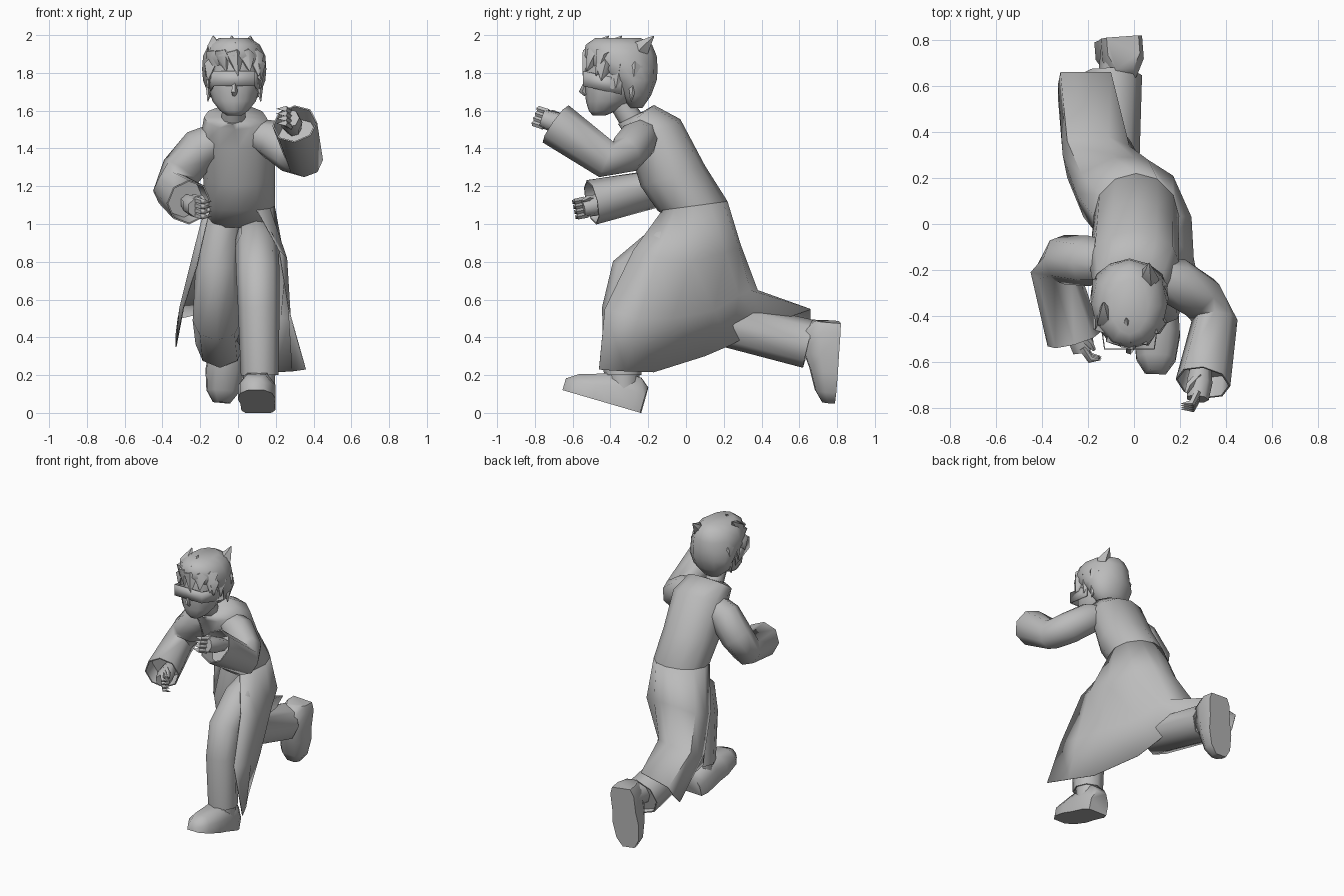
import bpy
import bmesh
from math import sin, cos, pi
from mathutils import Vector

if "Cube" in bpy.data.objects:
    bpy.data.objects.remove(bpy.data.objects["Cube"])

grey = bpy.data.materials.new("plain_grey")
grey.use_nodes = True
grey.diffuse_color = (.5, .5, .5, 1)
grey.node_tree.nodes["Principled BSDF"].inputs["Base Color"].default_value = grey.diffuse_color


def skin(name, rings, closed=True, caps=True, recess=0, angle=60):
    """Join rings of points into one surface."""
    bm = bmesh.new()
    rows = [[bm.verts.new(point) for point in ring] for ring in rings]
    count = len(rows[0])
    for low, high in zip(rows, rows[1:]):
        for i in range(count if closed else count - 1):
            j = (i + 1) % count
            bm.faces.new((low[i], low[j], high[j], high[i]))
    if caps:
        bm.faces.new(rows[0])
        end = bm.faces.new(rows[-1])
    bmesh.ops.recalc_face_normals(bm, faces=bm.faces)
    if recess:
        bmesh.ops.inset_individual(bm, faces=[end], thickness=.008)
        bmesh.ops.inset_individual(bm, faces=[end], thickness=.01, depth=-recess)
    mesh = bpy.data.meshes.new(name)
    bm.to_mesh(mesh)
    bm.free()
    mesh.materials.append(grey)
    obj = bpy.data.objects.new(name, mesh)
    bpy.context.collection.objects.link(obj)
    bpy.ops.object.select_all(action="DESELECT")
    obj.select_set(True)
    bpy.context.view_layer.objects.active = obj
    bpy.ops.object.shade_smooth_by_angle(angle=angle * pi / 180)
    return obj


def ellipse(center, side, front, sides):
    """Ring of points spanned by two half axes."""
    turns = [2 * pi * i / sides for i in range(sides)]
    return [Vector(center) + Vector(side) * cos(a) + Vector(front) * sin(a) for a in turns]


def tube(name, path, radii, sides=8, recess=0, angle=60):
    """Limb that follows a path with a radius at every point."""
    points = [Vector(p) for p in path]
    rings = []
    for i, point in enumerate(points):
        along = (points[min(i + 1, len(points) - 1)] - points[max(i - 1, 0)]).normalized()
        side = (Vector((1, 0, 0)) - along * along.x).normalized()
        rings.append(ellipse(point, side * radii[i], along.cross(side) * radii[i], sides))
    return skin(name, rings, recess=recess, angle=angle)


# Coat body: front point, back point (y, z) and half width of each ring
body = []
for front, back, half, middle in (
        ((-.36, 1.53), (-.22, 1.6), .07, -.03),
        ((-.34, 1.5), (-.17, 1.63), .165, -.015),
        ((-.3, 1.4), (-.03, 1.555), .195, 0),
        ((-.24, 1.2), (.1, 1.31), .19, .005),
        ((-.15, 1.07), (.22, 1.12), .185, .01),
        ((-.01, .98), (.2, 1.0), .165, .01)):
    f, b = Vector((middle, *front)), Vector((middle, *back))
    body.append(ellipse((f + b) / 2, (half, 0, 0), (f - b) / 2, 12))
skin("coat_body", body)

# Coat skirt: columns from the left front edge round the back to the right,
# each hung from a point of the waist ring
columns = [
    [(.22, -.28, .86), (.27, -.43, .55), (.36, -.46, .23)],
    [(.26, -.15, .82), (.28, -.25, .5), (.29, -.32, .22)],
    [(.25, .03, .8), (.23, -.07, .5), (.2, -.17, .215)],
    [(.17, .21, .85), (.1, .15, .54), (.05, .1, .3)],
    [(.06, .28, .88), (.03, .28, .62), (.01, .24, .36)],
    [(0, .29, .89), (-.02, .34, .65), (-.05, .42, .46)],
    [(-.09, .29, .89), (-.11, .38, .65), (-.1, .66, .55)],
    [(-.23, .22, .84), (-.29, .36, .63), (-.32, .66, .5)],
    [(-.25, .13, .8), (-.31, .3, .56), (-.33, .61, .42)],
    [(-.22, .03, .78), (-.29, .2, .56), (-.33, .54, .35)],
]
waist = [body[4][i] for i in (2, 1, 0, 11, 10, 9, 8, 7, 6, 5)]
skirt = skin("coat_skirt", [[top] + column for top, column in zip(waist, columns)],
             closed=False, caps=False)
skirt.modifiers.new("cloth", "SOLIDIFY").thickness = .005

# Sleeves
tube("left_sleeve", [(.08, -.22, 1.48), (.18, -.25, 1.45), (.29, -.32, 1.37),
                     (.35, -.42, 1.34), (.3, -.69, 1.53)],
     [.08, .105, .105, .1, .12], recess=.1)
tube("right_sleeve", [(-.08, -.17, 1.46), (-.2, -.16, 1.4), (-.3, -.155, 1.28),
                      (-.345, -.2, 1.18), (-.26, -.5, 1.115)],
     [.09, .11, .11, .105, .12], recess=.1)


# Hands with curled fingers
def hand(name, wrist, knuckle, inward):
    wrist, knuckle = Vector(wrist), Vector(knuckle)
    reach = (knuckle - wrist).normalized()
    tube(name + "_palm", [wrist, wrist.lerp(knuckle, .6), knuckle], [.04, .058, .05], sides=7)
    curl = Vector((inward, 0, 0))
    down = reach.cross(curl).normalized()
    if down.z > 0:
        down.negate()
    for i in range(4):
        base = knuckle + down * (i - 1.5) * .027
        tube(name + "_finger", [base - reach * .02, base + reach * .035 + curl * .02,
                                base + reach * .035 + curl * .07], [.017, .016, .009], sides=5)
    thumb = wrist.lerp(knuckle, .5) - down * .035
    tube(name + "_thumb", [thumb, thumb + reach * .05 + curl * .04 - down * .01,
                           thumb + reach * .08 + curl * .05], [.02, .017, .008], sides=5)


hand("left_hand", (.295, -.58, 1.5), (.275, -.76, 1.56), -1)
hand("right_hand", (-.27, -.38, 1.12), (-.22, -.55, 1.085), 1)

# Trouser legs
tube("left_leg", [(.09, .1, .95), (.1, -.12, .88), (.105, -.29, .74), (.11, -.335, .55),
                  (.115, -.335, .2)],
     [.1, .115, .115, .11, .1], recess=.02)
tube("right_leg", [(-.08, .1, 1.02), (-.11, .08, .78), (-.11, .14, .49), (-.095, .65, .365)],
     [.1, .115, .13, .13], recess=.02)
tube("right_ankle", [(-.08, .55, .39), (-.06, .75, .4)], [.085, .085])
tube("left_ankle", [(.115, -.33, .3), (.11, -.33, .12)], [.085, .085])


# Shoes: sections from heel to toe on a tilted sole
def shoe(name, heel, toe_way, up_way):
    heel, toe_way, up_way = Vector(heel), Vector(toe_way).normalized(), Vector(up_way).normalized()
    side = toe_way.cross(up_way)
    outline = ((-1, 0), (-1, .55), (-.55, 1), (.55, 1), (1, .55), (1, 0))
    rings = []
    for t, width, height in ((0, .07, .14), (.05, .09, .18), (.17, .09, .18),
                             (.26, .1, .14), (.37, .085, .105), (.43, .045, .065)):
        rings.append([heel + toe_way * t + side * x * width + up_way * z * height
                      for x, z in outline])
    skin(name, rings)


shoe("left_shoe", (.11, -.24, 0), (-.04, -.96, .28), (0, .28, .96))
shoe("right_shoe", (-.05, .815, .48), (-.09, -.07, -1), (.08, -1, .07))

# Neck and face
tube("neck", [(-.025, -.27, 1.52), (-.02, -.37, 1.68)], [.065, .06])
face = [ellipse((-.02, y, z), (w, 0, 0), (0, -d, 0), 12) for z, y, w, d in (
    (1.575, -.46, .04, .035), (1.6, -.44, .075, .075), (1.65, -.41, .115, .12),
    (1.72, -.385, .135, .15), (1.8, -.38, .135, .16), (1.92, -.37, .12, .14))]
skin("face", face)
tube("nose", [(-.02, -.53, 1.755), (-.02, -.55, 1.7), (-.02, -.53, 1.685)],
     [.01, .018, .012], sides=5)
tube("mouth", [(-.05, -.515, 1.64), (-.02, -.526, 1.642), (.01, -.515, 1.64)],
     [.004, .007, .004], sides=4)

# Visor: flat front band with sides sloping down to the ears
visor = [[(-.02 + x, y, high), (-.02 + x, y, high - .08)] for x, y, high in (
    (-.14, -.34, 1.765), (-.11, -.545, 1.81), (.11, -.545, 1.81), (.14, -.34, 1.765))]
band = skin("visor", visor, closed=False, caps=False, angle=20)
band.modifiers.new("plate", "SOLIDIFY").thickness = .006

# Hair: nape to crown
hair = [ellipse((-.02, y, z), (w, 0, 0), (0, -d, 0), 12) for z, y, w, d in (
    (1.615, -.27, .06, .04), (1.68, -.27, .135, .085), (1.76, -.28, .165, .125),
    (1.82, -.325, .17, .175), (1.89, -.35, .165, .195), (1.95, -.355, .135, .175),
    (1.985, -.36, .08, .12))]
skin("hair", hair)


def lock(start, middle, tip, width):
    tube("hair_lock", [start, middle, tip], [width * .6, width, .003], sides=5)


# Fringe locks, sunk into the hair and uneven in length
for i in range(5):
    a = (i - 2) * .5
    x, y = -.02 + sin(a) * .13, -.36 - cos(a) * .15
    lock((x * .7, y + .08, 1.93), (x, y, 1.89), (x + .02, y - .035, 1.785 + .025 * (i % 2)), .05)

# Side and crown locks
for side in (-1, 1):
    for y, low in ((-.43, 1.76), (-.35, 1.72), (-.27, 1.65)):
        lock((side * .08 - .02, y, 1.9), (side * .12 - .02, y, 1.83), (side * .14 - .02, y - .02, low), .05)
for x, y in ((.06, -.23), (-.12, -.4), (-.03, -.47)):
    lock((x, y - .04, 1.87), (x, y - .01, 1.93), (x * 1.1, y + .06, 1.995), .05)
